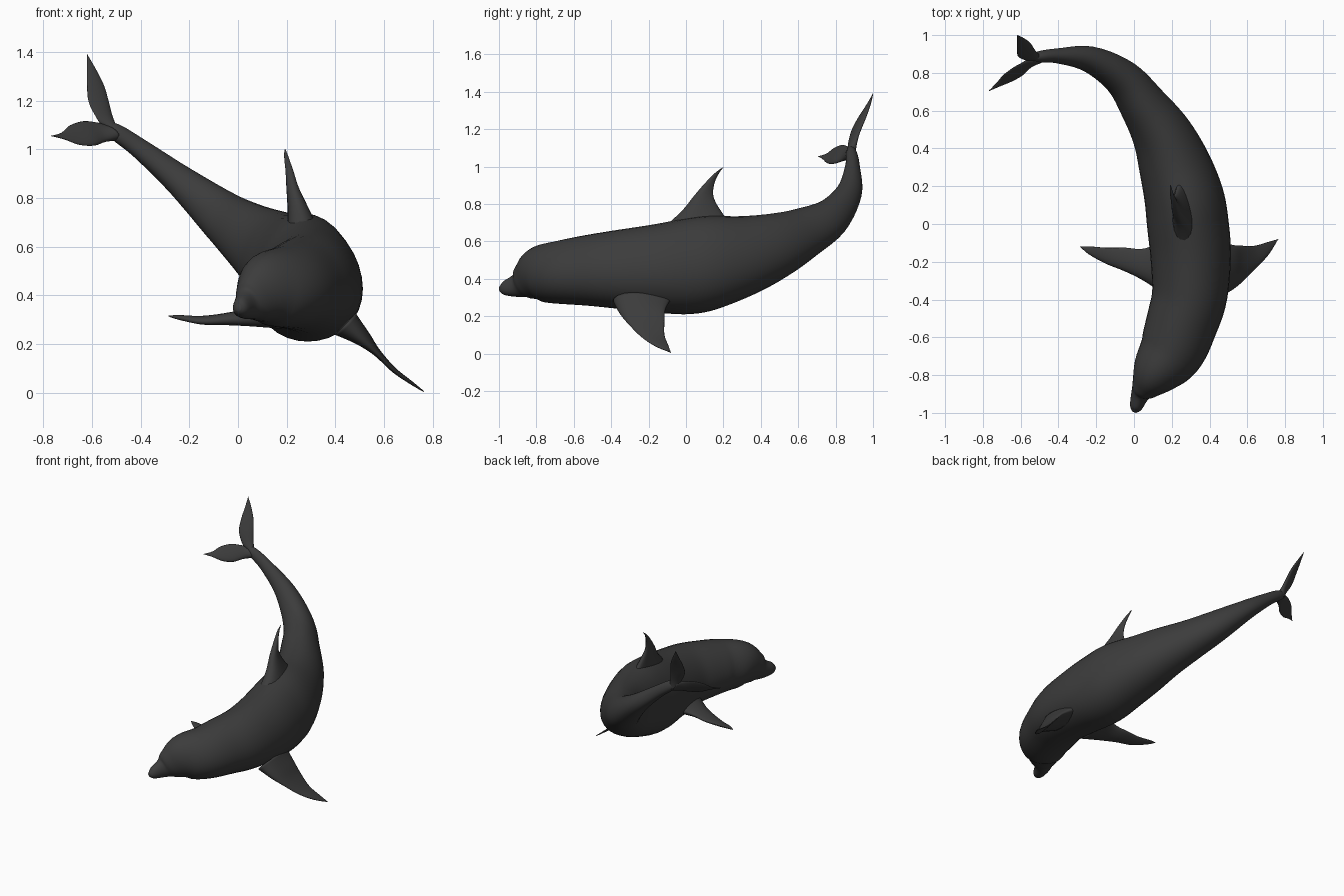
import bpy
import bmesh
import math
from mathutils import Vector

cube = bpy.data.objects.get("Cube")
if cube:
    bpy.data.objects.remove(cube, do_unlink=True)

# One dark grey skin
skin = bpy.data.materials.new("dark_grey_skin")
skin.use_nodes = True
colour = (0.045, 0.045, 0.045, 1)
skin.diffuse_color = colour
shader = skin.node_tree.nodes["Principled BSDF"]
shader.inputs["Base Color"].default_value = colour
shader.inputs["Roughness"].default_value = 0.6


def smooth_stations(stations, steps):
    """Catmull-Rom interpolation through rows of any length."""
    rows = [Vector(s) for s in stations]
    result = []
    for i in range(len(rows) - 1):
        before, start, end = rows[max(i - 1, 0)], rows[i], rows[i + 1]
        after = rows[min(i + 2, len(rows) - 1)]
        for k in range(steps):
            t = k / steps
            result.append(start + 0.5 * t * (
                (end - before)
                + t * (2 * before - 5 * start + 4 * end - after)
                + t * t * (3 * start - before - 3 * end + after)))
    result.append(rows[-1])
    return result


def loft(name, rings):
    """Skin a list of closed point rings and cap both ends."""
    bm = bmesh.new()
    loops = [[bm.verts.new(p) for p in ring] for ring in rings]
    for near, far in zip(loops, loops[1:]):
        for i in range(len(near)):
            j = (i + 1) % len(near)
            bm.faces.new((near[i], near[j], far[j], far[i]))
    bm.faces.new(loops[0][::-1])
    bm.faces.new(loops[-1])
    bmesh.ops.recalc_face_normals(bm, faces=bm.faces)
    mesh = bpy.data.meshes.new(name)
    bm.to_mesh(mesh)
    bm.free()
    mesh.materials.append(skin)
    for face in mesh.polygons:
        face.use_smooth = True
    obj = bpy.data.objects.new(name, mesh)
    bpy.context.collection.objects.link(obj)
    return obj


def body(name, stations, sides=32):
    """Rounded body: each station is centre x, y, z, half width, half height."""
    rows = smooth_stations(stations, 5)
    rings = []
    for i, row in enumerate(rows):
        centre = Vector(row[:3])
        ahead, behind = rows[min(i + 1, len(rows) - 1)], rows[max(i - 1, 0)]
        tangent = (Vector(ahead[:3]) - Vector(behind[:3])).normalized()
        side = tangent.cross(Vector((0, 0, 1))).normalized()
        up = side.cross(tangent)
        ring = []
        for k in range(sides):
            angle = math.tau * k / sides
            c, s = math.cos(angle), math.sin(angle)
            # The widest line lies a little below the middle
            ring.append(centre + side * row[3] * c
                        + up * row[4] * (s - 0.12 * c * c))
        rings.append(ring)
    return loft(name, rings)


def blade(name, stations, tip, sides=20):
    """Fin: each station is leading point, trailing point, half thickness."""
    rows = smooth_stations(stations + [(*tip, *tip, 0.002)], 5)
    span = Vector(tip) - Vector(stations[0][:3])
    rings = []
    for row in rows:
        lead, trail = Vector(row[:3]), Vector(row[3:6])
        chord = Vector(stations[1][:3]) - Vector(stations[1][3:6])
        normal = chord.cross(span).normalized()
        middle, half = (lead + trail) / 2, (lead - trail) / 2
        ring = []
        for k in range(sides):
            angle = math.tau * k / sides
            c, s = math.cos(angle), math.sin(angle)
            # Thicker toward the leading edge
            ring.append(middle + half * c + normal * row[6] * s * (1 + 0.3 * c))
        rings.append(ring)
    return loft(name, rings)


# Body from beak to tail stock
body("body", [
    (.00, -.995, .35, .012, .014),
    (.01, -.97, .35, .033, .038),
    (.035, -.90, .365, .052, .066),
    (.065, -.855, .39, .085, .105),
    (.12, -.78, .425, .137, .15),
    (.20, -.67, .435, .175, .17),
    (.255, -.52, .445, .19, .19),
    (.295, -.37, .45, .20, .21),
    (.30, -.17, .455, .213, .235),
    (.285, 0, .465, .216, .255),
    (.265, .14, .49, .21, .25),
    (.215, .31, .525, .19, .215),
    (.15, .47, .575, .16, .178),
    (.055, .62, .64, .128, .14),
    (-.06, .77, .725, .10, .105),
    (-.23, .87, .865, .07, .066),
    (-.40, .89, 1.00, .04, .042),
    (-.50, .885, 1.07, .03, .034),
    (-.55, .88, 1.10, .012, .016),
])

# Dorsal fin, swept back
blade("dorsal_fin", [
    (.28, -.16, .64, .25, .25, .68, .065),
    (.255, -.03, .755, .23, .185, .765, .04),
    (.23, .04, .84, .215, .147, .84, .024),
    (.215, .10, .91, .205, .152, .91, .015),
    (.20, .16, .97, .195, .18, .97, .008),
], (.193, .205, 1.0))

# Flippers
blade("right_flipper", [
    (.17, -.38, .32, .17, -.08, .36, .07),
    (.05, -.30, .30, .055, -.13, .33, .036),
    (-.05, -.25, .295, -.05, -.125, .315, .023),
    (-.15, -.21, .29, -.15, -.125, .31, .015),
    (-.24, -.16, .305, -.24, -.118, .315, .009),
], (-.285, -.12, .315))
blade("left_flipper", [
    (.44, -.39, .28, .44, -.08, .29, .06),
    (.51, -.355, .215, .52, -.11, .235, .032),
    (.57, -.31, .16, .575, -.115, .17, .015),
    (.64, -.24, .09, .64, -.115, .10, .01),
    (.71, -.165, .04, .71, -.095, .045, .007),
], (.763, -.08, .005))

# Tail flukes
blade("left_fluke", [
    (-.49, .89, 1.06, -.55, .875, 1.09, .028),
    (-.515, .91, 1.13, -.575, .868, 1.12, .015),
    (-.53, .93, 1.19, -.612, .885, 1.19, .012),
    (-.55, .96, 1.26, -.62, .92, 1.26, .009),
    (-.585, .985, 1.33, -.62, .965, 1.33, .006),
], (-.62, 1.0, 1.39))
blade("right_fluke", [
    (-.49, .87, 1.04, -.55, .885, 1.10, .028),
    (-.545, .835, 1.03, -.58, .86, 1.11, .015),
    (-.59, .79, 1.015, -.635, .83, 1.115, .012),
    (-.65, .755, 1.018, -.69, .79, 1.098, .009),
    (-.71, .73, 1.04, -.725, .75, 1.068, .006),
], (-.768, .705, 1.055))
